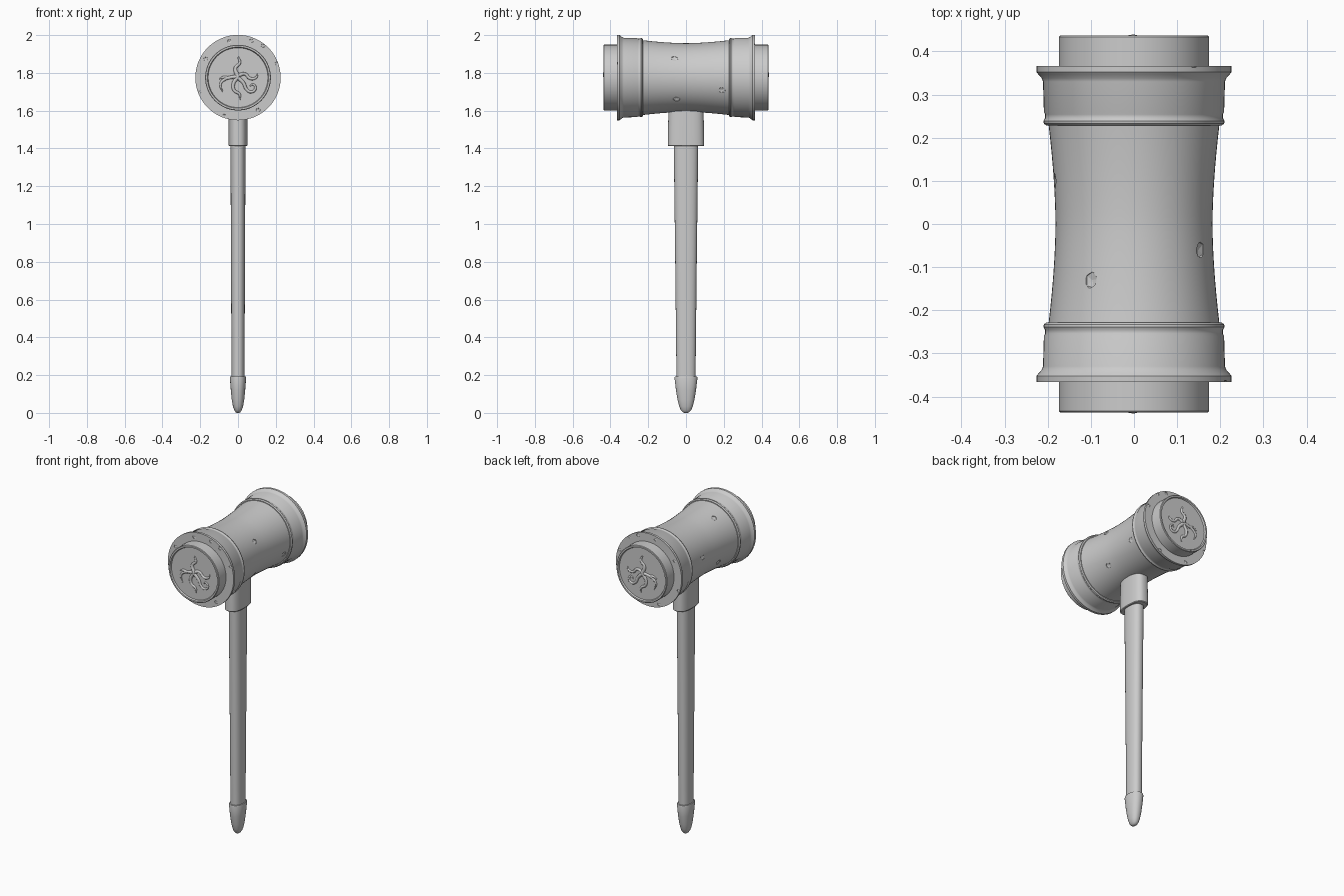
import bpy, bmesh, math, random
from mathutils import Vector, Matrix

if "Cube" in bpy.data.objects:
    bpy.data.objects.remove(bpy.data.objects["Cube"])

random.seed(4)
HEAD_Z = 1.775

grey = bpy.data.materials.new("plain_grey")
grey.diffuse_color = (0.6, 0.6, 0.6, 1)
grey.use_nodes = True
grey.node_tree.nodes["Principled BSDF"].inputs["Base Color"].default_value = grey.diffuse_color


def make_object(name, bm, smooth=True):
    bmesh.ops.recalc_face_normals(bm, faces=bm.faces)
    mesh = bpy.data.meshes.new(name)
    bm.to_mesh(mesh)
    bm.free()
    mesh.materials.append(grey)
    obj = bpy.data.objects.new(name, mesh)
    bpy.context.collection.objects.link(obj)
    if smooth:
        bpy.ops.object.select_all(action='DESELECT')
        obj.select_set(True)
        bpy.context.view_layer.objects.active = obj
        bpy.ops.object.shade_smooth_by_angle(angle=math.radians(32))
    return obj


def loft(name, sections, segments, place, closed=False):
    """Skin a row of rings; place(section, angle) gives each point."""
    bm = bmesh.new()
    rings = [[bm.verts.new(place(s, 2 * math.pi * i / segments))
              for i in range(segments)] for s in sections]
    pairs = list(zip(rings, rings[1:]))
    if closed:
        pairs.append((rings[-1], rings[0]))
    for a, b in pairs:
        for i in range(segments):
            j = (i + 1) % segments
            bm.faces.new((a[i], a[j], b[j], b[i]))
    if not closed:
        bm.faces.new(rings[0])
        bm.faces.new(rings[-1])
    return make_object(name, bm)


def lathe(name, profile, side=1, closed=False):
    """Turn (y, radius) points about the axis of the head."""
    return loft(name, profile, 64, lambda s, a: (
        s[1] * math.cos(a), s[0] * side, HEAD_Z + s[1] * math.sin(a)), closed)


def oval(name, sections, power=1.0):
    """Stack (z, half x, half y) ovals; power below 1 squares the corners."""
    def bend(v):
        return math.copysign(abs(v) ** power, v)
    return loft(name, sections, 40, lambda s, a: (
        s[1] * bend(math.cos(a)), s[2] * bend(math.sin(a)), s[0]))


# Waisted barrel of the head
barrel = lathe("barrel", [(y / 50, 0.182 + 0.016 * abs(y / 11.5) ** 1.7)
                          for y in [-11.6] + list(range(-11, 12)) + [11.6]])

# End bands, striking plugs with a sunken panel
band_profile = [(0.228, 0.17), (0.228, 0.203), (0.233, 0.209), (0.239, 0.210),
                (0.246, 0.206), (0.254, 0.206), (0.260, 0.209), (0.330, 0.211),
                (0.338, 0.214), (0.347, 0.222), (0.352, 0.226), (0.366, 0.226),
                (0.366, 0.17)]
plug_profile = [(0.22, 0.174), (0.434, 0.174), (0.437, 0.171),
                (0.437, 0.162), (0.428, 0.158)]
bands = []
for end, side in (("front", -1), ("back", 1)):
    bands.append(lathe(end + "_band", band_profile, side, True))
    lathe(end + "_plug", plug_profile, side)

# Raised curling tendrils on each panel: (x, z offset, thickness)
tendrils = [
    [(0.000, 0.110, .5), (0.010, 0.080, .9), (-0.014, 0.050, 1.1), (0.000, 0.005, 1.5)],
    [(0.005, 0.005, 1.3), (-0.035, 0.002, 1.1), (-0.072, -0.010, 1), (-0.093, -0.035, .8),
     (-0.080, -0.078, .3)],
    [(-0.100, -0.008, .3), (-0.075, 0.002, .9), (-0.045, -0.004, 1)],
    [(0.000, 0.010, 1.3), (0.035, 0.020, 1), (0.065, -0.005, 1), (0.095, 0.000, .8),
     (0.105, 0.022, .3)],
    [(0.000, 0.000, 1.3), (0.030, -0.030, 1.1), (0.045, -0.062, 1), (0.070, -0.076, .9),
     (0.092, -0.058, .8), (0.080, -0.036, .7), (0.062, -0.046, .4)],
    [(0.000, 0.005, 1.3), (-0.025, -0.035, 1.1), (-0.020, -0.068, 1), (0.008, -0.088, .9),
     (0.010, -0.118, .3)],
]
for end, side in (("front", -1), ("back", 1)):
    curve = bpy.data.curves.new(end + "_relief", 'CURVE')
    curve.dimensions = '3D'
    curve.bevel_depth = 0.0085
    curve.bevel_resolution = 2
    curve.resolution_u = 5
    curve.use_fill_caps = True
    for path in tendrils:
        spline = curve.splines.new('BEZIER')
        spline.bezier_points.add(len(path) - 1)
        for point, (x, z, r) in zip(spline.bezier_points, path):
            point.co = (x, side * 0.427, HEAD_Z + z)
            point.radius = r
            point.handle_left_type = point.handle_right_type = 'AUTO'
    curve.materials.append(grey)
    relief = bpy.data.objects.new(end + "_relief", curve)
    bpy.context.collection.objects.link(relief)
    bpy.ops.object.select_all(action='DESELECT')
    relief.select_set(True)
    bpy.context.view_layer.objects.active = relief
    bpy.ops.object.convert(target='MESH')
    bpy.ops.object.shade_smooth_by_angle(angle=math.radians(50))

# Oval socket, tapered shaft and rounded foot
oval("socket", [(1.412, 0.047, 0.092), (1.416, 0.050, 0.096),
                (1.50, 0.050, 0.095), (1.64, 0.049, 0.092)], 0.75)
oval("shaft", [(0.15, 0.034, 0.050), (0.80, 0.037, 0.057), (1.45, 0.040, 0.065)], 0.85)
oval("foot", [(0.000, 0.006, 0.008), (0.004, 0.013, 0.018), (0.015, 0.020, 0.028),
              (0.035, 0.027, 0.036), (0.07, 0.033, 0.045), (0.12, 0.038, 0.053),
              (0.185, 0.043, 0.061), (0.193, 0.041, 0.059)], 0.9)


def add_dent(bm, where, outward, size, depth):
    """Add a flat eight-sided gem, pointing along the surface normal."""
    turn = Vector(outward).to_track_quat('Z', 'Y').to_matrix().to_4x4()
    spin = Matrix.Rotation(random.uniform(-0.4, 0.4), 4, 'Z')
    shape = Matrix.Diagonal((size, size * 0.8, depth, 1))
    bmesh.ops.create_icosphere(bm, subdivisions=1, radius=1,
                               matrix=Matrix.Translation(where) @ turn @ spin @ shape)


def carve(target, bm):
    cutter = make_object(target.name + "_cutter", bm, False)
    cutter.hide_render = True
    cutter.hide_viewport = True
    mod = target.modifiers.new("dents", 'BOOLEAN')
    mod.object = cutter
    mod.operation = 'DIFFERENCE'
    mod.solver = 'EXACT'


# Small knocks in the barrel: (angle in degrees, y)
bm = bmesh.new()
for deg, y in ((122, -0.13), (33, -0.06), (-20, 0.19), (-38, -0.05),
               (172, 0.10), (205, -0.08)):
    a = math.radians(deg)
    out = Vector((math.cos(a), 0, math.sin(a)))
    r = 0.182 + 0.016 * abs(y / 0.23) ** 1.7
    add_dent(bm, out * r + Vector((0, y, HEAD_Z)), out, 0.022, 0.006)
carve(barrel, bm)

# Chips in the flat rims of the bands
for band, side in zip(bands, (-1, 1)):
    bm = bmesh.new()
    for deg in (20, 52, 70, 103, 150, 200, 250, 302):
        a = math.radians(deg)
        r = random.uniform(0.192, 0.222)
        add_dent(bm, (r * math.cos(a), side * 0.366, HEAD_Z + r * math.sin(a)),
                 (0, side, 0), 0.014, 0.005)
    carve(band, bm)
